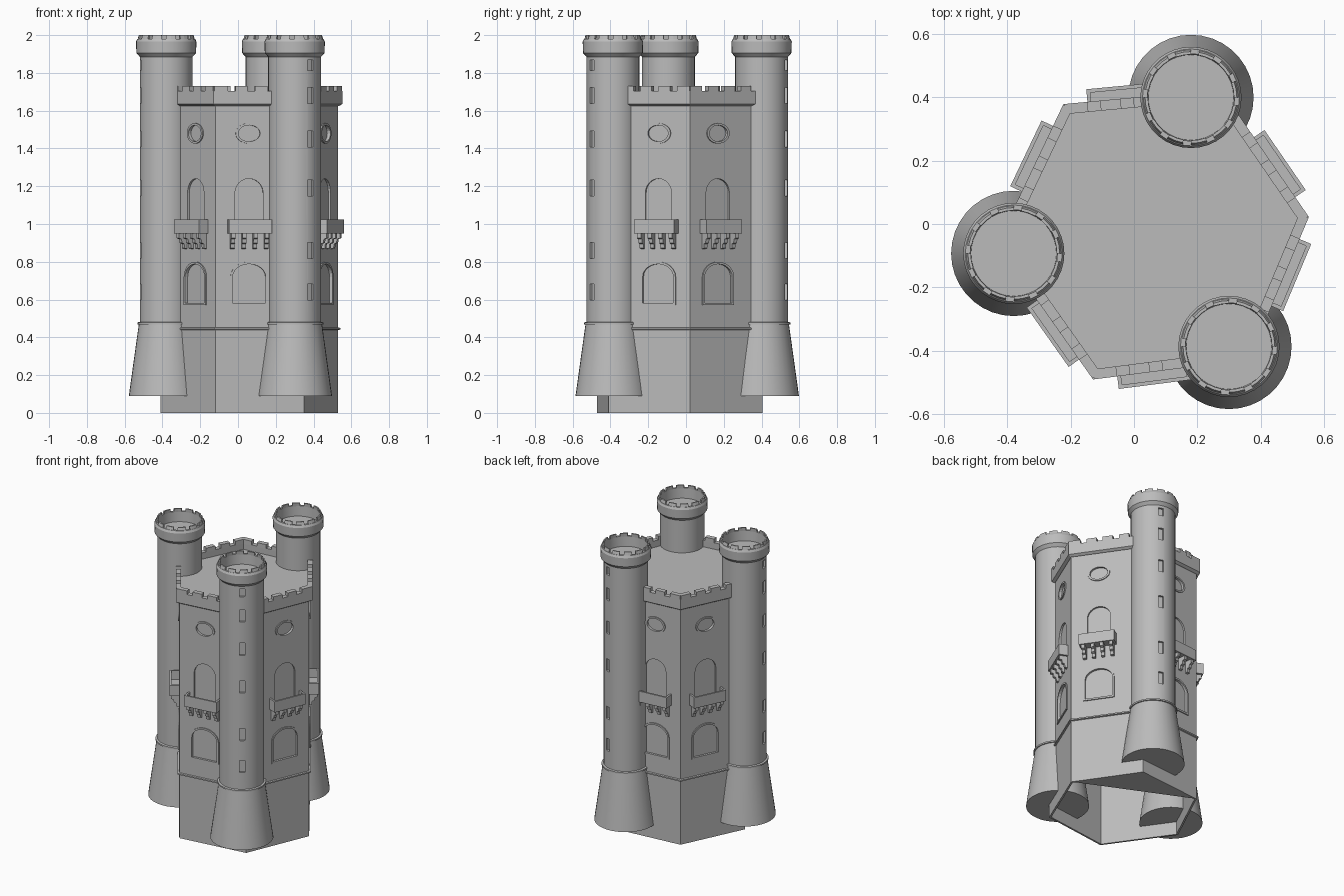
import bpy, bmesh
from math import sin, cos, pi, atan2
from mathutils import Vector, Matrix

if "Cube" in bpy.data.objects:
    bpy.data.objects.remove(bpy.data.objects["Cube"])

stone = bpy.data.materials.new("grey stone")
stone.use_nodes = True
stone.diffuse_color = (0.5, 0.5, 0.5, 1)
stone.node_tree.nodes["Principled BSDF"].inputs["Base Color"].default_value = (0.5, 0.5, 0.5, 1)


# Helpers
def loft(bm, loops, mat=None, caps=True, wrap=False):
    """Skin equal-length closed loops; wrap joins the last loop to the first."""
    m = mat or Matrix()
    rows = [[bm.verts.new(m @ Vector(p)) for p in loop] for loop in loops]
    n = len(rows[0])
    pairs = list(zip(rows, rows[1:])) + ([(rows[-1], rows[0])] if wrap else [])
    for a, b in pairs:
        for i in range(n):
            j = (i + 1) % n
            bm.faces.new((a[i], a[j], b[j], b[i]))
    if caps and not wrap:
        bm.faces.new(rows[0][::-1])
        bm.faces.new(rows[-1])


def box(bm, mat, x0, x1, y0, y1, z0, z1):
    loft(bm, [[(x0, y0, z), (x1, y0, z), (x1, y1, z), (x0, y1, z)] for z in (z0, z1)], mat)


def finish(bm, name, smooth=False):
    bmesh.ops.recalc_face_normals(bm, faces=bm.faces)
    me = bpy.data.meshes.new(name)
    bm.to_mesh(me)
    bm.free()
    ob = bpy.data.objects.new(name, me)
    bpy.context.collection.objects.link(ob)
    me.materials.append(stone)
    if smooth:
        activate(ob)
        bpy.ops.object.shade_smooth_by_angle(angle=0.6)
    return ob


def activate(ob):
    bpy.ops.object.select_all(action='DESELECT')
    ob.select_set(True)
    bpy.context.view_layer.objects.active = ob


def carve(ob, cutter):
    cutter.hide_render = True
    mod = ob.modifiers.new("carve", 'BOOLEAN')
    mod.operation = 'DIFFERENCE'
    mod.solver = 'EXACT'
    mod.object = cutter
    activate(ob)
    bpy.ops.object.modifier_apply(modifier=mod.name)
    bpy.data.objects.remove(cutter)


def frame_at(point, n):
    """Local axes: x along the wall, y outward, z up."""
    m = Matrix(((n.y, n.x, 0, point.x), (-n.x, n.y, 0, point.y), (0, 0, 1, 0), (0, 0, 0, 1)))
    return m


def arch(half, z0, spring, rise, y):
    pts = [(-half, y, z0), (half, y, z0)]
    return pts + [(half * cos(pi * i / 12), y, spring + rise * sin(pi * i / 12)) for i in range(13)]


def oval(rx, rz, zc, y):
    return [(rx * cos(pi * i / 12), y, zc + rz * sin(pi * i / 12)) for i in range(24)]


# Hexagonal plan: even corners are exposed, odd corners sit inside the towers
plan = [Vector(p) for p in ((-0.12, -0.47), (0.35, -0.41), (0.53, 0.02),
                            (0.265, 0.405), (-0.21, 0.36), (-0.41, -0.06))]


def normal(i):
    t = (plan[(i + 1) % 6] - plan[i % 6]).normalized()
    return Vector((t.y, -t.x))


def hexagon(d, z):
    out = []
    for i, p in enumerate(plan):
        a, b = normal(i - 1), normal(i)
        q = p + (a + b) * d / (1 + a.dot(b))
        out.append((q.x, q.y, z))
    return out


walls = []
for i in range(6):
    a, b = plan[i], plan[(i + 1) % 6]
    start, end = (a, b) if i % 2 == 0 else (b, a)
    d = (end - start).normalized()
    walls.append((start, d, normal(i), frame_at(start + d * 0.18, normal(i))))

# Keep with recessed openings and a hollow underside
bm = bmesh.new()
loft(bm, [hexagon(0, 0), hexagon(0, 1.66)])
keep = finish(bm, "keep")
bm = bmesh.new()
loft(bm, [hexagon(-0.012, -0.1), hexagon(-0.012, 0.54)])
for start, d, n, m in walls:
    loft(bm, [arch(0.09, 0.58, 0.72, 0.07, y) for y in (-0.012, 0.05)], m)
    loft(bm, [arch(0.075, 0.97, 1.165, 0.075, y) for y in (-0.012, 0.05)], m)
    loft(bm, [oval(0.06, 0.045, 1.48, y) for y in (-0.012, 0.05)], m)
carve(keep, finish(bm, "opening_cutter"))

# Floor plate closing the rear corner of the hollow
bm = bmesh.new()
loft(bm, [[(plan[k].x, plan[k].y, z) for k in (2, 3, 4)] for z in (0.001, 0.008)])
finish(bm, "corner_floor")

# String course and parapet
bm = bmesh.new()
loft(bm, [hexagon(d, z) for d, z in ((-0.005, 0.437), (0.01, 0.441), (0.01, 0.45), (-0.005, 0.454))], wrap=True)
finish(bm, "string_course")
bm = bmesh.new()
loft(bm, [hexagon(d, z) for d, z in ((-0.01, 1.625), (0.005, 1.625), (0.02, 1.635),
                                     (0.02, 1.705), (-0.012, 1.705))], wrap=True)
finish(bm, "parapet")
bm = bmesh.new()
for start, d, n, m in walls:
    side = 1 if d.dot(Vector((n.y, -n.x))) > 0 else -1
    for k in range(4):
        lo, hi = -0.18 + k * 0.105, -0.115 + k * 0.105
        if k == 0:
            lo -= 0.008
        x0, x1 = sorted((lo * side, hi * side))
        box(bm, m, x0, x1, -0.012, 0.02, 1.7, 1.73)
finish(bm, "wall_merlons")

# Raised trims round the openings
trims, balconies, corbels = bmesh.new(), bmesh.new(), bmesh.new()
bracket = ((-0.005, 0.955), (0.052, 0.955), (0.052, 0.925), (0.036, 0.92), (0.033, 0.9),
           (0.019, 0.895), (0.016, 0.872), (-0.005, 0.868))
for start, d, n, m in walls:
    for outer, inner in ((lambda y: arch(0.1, 0.57, 0.72, 0.08, y), lambda y: arch(0.088, 0.582, 0.72, 0.068, y)),
                         (lambda y: oval(0.072, 0.054, 1.48, y), lambda y: oval(0.058, 0.043, 1.48, y))):
        loft(trims, [outer(-0.005), outer(0.007), inner(0.007), inner(-0.005)], m, wrap=True)
    # Balcony tray with thin rails
    box(balconies, m, -0.115, 0.115, -0.005, 0.06, 0.95, 0.965)
    box(balconies, m, -0.115, 0.115, 0.048, 0.06, 0.965, 1.025)
    for s in (-0.115, 0.103):
        box(balconies, m, s, s + 0.012, -0.005, 0.048, 0.965, 1.025)
    # Stepped corbels
    for k in range(4):
        x = -0.09 + k * 0.06
        loft(corbels, [[(x + e, y, z) for y, z in bracket] for e in (-0.011, 0.011)], m)
finish(trims, "opening_trims")
finish(balconies, "balconies")
finish(corbels, "balcony_corbels")

# Round corner towers
SEG = 36
shaft = ((0.198, 0.09), (0.145, 0.47), (0.14, 0.47), (0.14, 1.885), (0.158, 1.905),
         (0.16, 1.965), (0.153, 1.98), (0.138, 1.98), (0.135, 1.91))
crown = ((0.152, 1.975), (0.145, 2.0), (0.136, 2.0), (0.138, 1.975))
ring = ((0.14, 0.466), (0.152, 0.469), (0.152, 0.479), (0.14, 0.482))
centre = Vector((0.033, -0.025))


def circle(c, r, z):
    return [(c.x + r * cos(2 * pi * i / SEG), c.y + r * sin(2 * pi * i / SEG), z) for i in range(SEG)]


for name, c in (("front", Vector((0.3, -0.387))), ("back", Vector((0.18, 0.4))), ("side", Vector((-0.38, -0.093)))):
    bm = bmesh.new()
    loft(bm, [circle(c, r, z) for r, z in shaft])
    tower = finish(bm, name + "_tower")
    # Slit windows facing outward
    n = (c - centre).normalized()
    m = frame_at(c, n)
    bm = bmesh.new()
    for z in (1.84, 1.68, 1.45, 1.19, 0.86, 0.64):
        h = 0.027 if z > 1.8 else 0.042
        box(bm, m, -0.017, 0.017, 0.125, 0.2, z - h, z + h)
    carve(tower, finish(bm, "slit_cutter"))
    activate(tower)
    bpy.ops.object.shade_smooth_by_angle(angle=0.4)
    bm = bmesh.new()
    loft(bm, [circle(c, r, z) for r, z in ring], wrap=True)
    finish(bm, name + "_tower_ring", True)
    # Crown merlons, two segments wide with one-segment gaps
    bm = bmesh.new()
    for k in range(0, SEG, 3):
        loft(bm, [[(c.x + r * cos(2 * pi * (k + s) / SEG), c.y + r * sin(2 * pi * (k + s) / SEG), z)
                   for r, z in crown] for s in (0, 1, 2)])
    finish(bm, name + "_tower_merlons")
